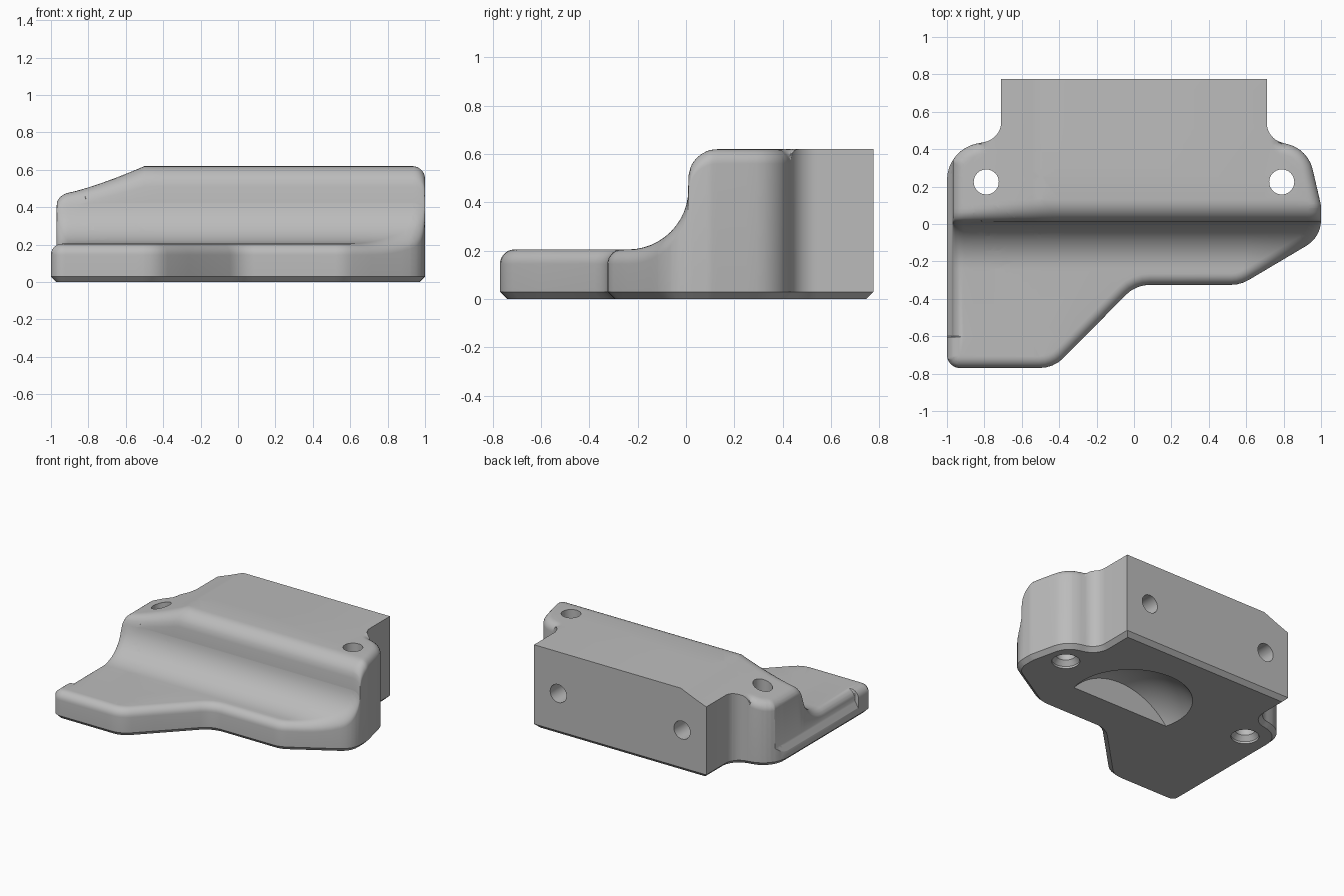
import bpy
import bmesh
from math import sin, cos, tan, pi, sqrt
from mathutils import Vector

if "Cube" in bpy.data.objects:
    bpy.data.objects.remove(bpy.data.objects["Cube"])

EDGE_R = 0.06      # rounding of the upper rim
STEP_Y = 0.01      # where the cove meets the raised block
SHOULDER_X = -0.97  # side wall of the block above the sloped ledge

grey = bpy.data.materials.new("plain grey")
grey.use_nodes = True
grey.diffuse_color = (0.5, 0.5, 0.5, 1)
grey.node_tree.nodes["Principled BSDF"].inputs["Base Color"].default_value = (0.5, 0.5, 0.5, 1)


def fillet(corners):
    """Round each (x, y, radius) corner of a closed polygon."""
    pts, n = [], len(corners)
    for i, (x, y, r) in enumerate(corners):
        p = Vector((x, y))
        if r == 0:
            pts.append(p)
            continue
        a = (Vector(corners[i - 1][:2]) - p).normalized()
        b = (Vector(corners[(i + 1) % n][:2]) - p).normalized()
        half = a.angle(b) / 2
        centre = p + (a + b).normalized() * r / sin(half)
        start = p + a * r / tan(half) - centre
        end = p + b * r / tan(half) - centre
        turn = pi - 2 * half
        steps = max(3, int(turn / 0.16))
        for k in range(steps + 1):
            t = k / steps
            v = (start * sin((1 - t) * turn) + end * sin(t * turn)) / sin(turn)
            pts.append(centre + v)
    return pts


def inset(pts, d):
    """Offset a clockwise outline inward with mitred corners."""
    out, n = [], len(pts)
    for i, p in enumerate(pts):
        e1 = (p - pts[i - 1]).normalized()
        e2 = (pts[(i + 1) % n] - p).normalized()
        n1, n2 = Vector((e1.y, -e1.x)), Vector((e2.y, -e2.x))
        out.append(p + (n1 + n2) * d / (1 + n1.dot(n2)))
    return out


def round_drop(d, r):
    return 0 if d >= r else r - sqrt(max(0, r * r - (r - max(d, 0)) ** 2))


# Plan outline, clockwise from the back right corner
outline = fillet([
    (0.71, 0.775, 0), (0.71, 0.455, 0.11), (0.93, 0.40, 0.18), (1.0, 0.10, 0.12),
    (1.0, -0.07, 0.16), (0.57, -0.325, 0.18), (0.01, -0.325, 0.18),
    (-0.43, -0.77, 0.18), (-1.0, -0.77, 0.07), (-1.0, 0.40, 0.20),
    (-0.71, 0.455, 0.11), (-0.71, 0.775, 0)])
rim = [(a, b) for a, b in zip(outline, outline[1:] + outline[:1])
       if max(a.y, b.y) < 0.435 and max(a.x, b.x) > -0.99]


def rim_distance(p):
    best = 1.0
    for a, b in rim:
        e = b - a
        t = min(1, max(0, (p - a).dot(e) / e.length_squared))
        best = min(best, (p - a - e * t).length)
    return best


def height(x, y):
    """Upper surface: flat flange, cove, raised block and a falling left end."""
    t = min(1, max(0, (x + 0.95) / 0.45))
    top = 0.47 + 0.15 * t ** 1.3
    r = 0.06 + 0.06 * t
    if y < STEP_Y:
        s = min(0.25, max(0, y + 0.24))
        z = min(0.455 - sqrt(0.0625 - s * s), top - r)
    else:
        z = top - round_drop(y - STEP_Y, r)
    d = rim_distance(Vector((x, y)))
    if y < -0.602:
        return z - round_drop(min(d, x + 1), EDGE_R)
    if x < SHOULDER_X:
        return min(z - round_drop(d, EDGE_R), 0.08 + 1.75 * (x + 1))
    return z - round_drop(min(d, x - SHOULDER_X), EDGE_R)


# Stacked rings: bottom chamfer, wall, rim rounding
bm = bmesh.new()
levels = [(0.03, 0), (0, 0.03), (0, 0.1)]
levels += [(EDGE_R * (1 - cos(k * pi / 14)), 0.1) for k in range(1, 8)]
rings = [[bm.verts.new((p.x, p.y, z)) for p in inset(outline, d)] for d, z in levels]
for lower, upper in zip(rings, rings[1:]):
    for i in range(len(lower)):
        bm.faces.new((lower[i - 1], lower[i], upper[i], upper[i - 1]))
caps = [bm.faces.new(rings[0]), bm.faces.new(rings[-1])]
bmesh.ops.triangulate(bm, faces=caps)

# Cut lines where the upper surface bends
y_cuts = [-0.605, -0.6, STEP_Y - 0.002, STEP_Y + 0.0005]
y_cuts += [-0.24 + 0.25 * sin(k * pi / 24) for k in range(12)]
y_cuts += [STEP_Y + 0.12 * (1 - cos(k * pi / 16)) for k in range(2, 9)]
y_cuts += [0.25, 0.4, 0.48]
x_cuts = [SHOULDER_X - 0.001, SHOULDER_X + 0.001]
x_cuts += [SHOULDER_X + EDGE_R * (1 - cos(k * pi / 14)) for k in range(2, 8)]
x_cuts += [-0.5 - 0.045 * k for k in range(9)]
for axis, cuts in ((0, x_cuts), (1, y_cuts)):
    for c in cuts:
        co, no = Vector((0, 0, 0)), Vector((0, 0, 0))
        co[axis], no[axis] = c, 1
        bmesh.ops.bisect_plane(bm, geom=bm.verts[:] + bm.edges[:] + bm.faces[:],
                               dist=1e-5, plane_co=co, plane_no=no)
bmesh.ops.triangulate(bm, faces=bm.faces[:])
for v in bm.verts:
    if v.co.z > 0.09:
        v.co.z = height(v.co.x, v.co.y)
bmesh.ops.recalc_face_normals(bm, faces=bm.faces[:])


def make_object(name, mesh_bm):
    mesh = bpy.data.meshes.new(name)
    mesh_bm.to_mesh(mesh)
    mesh_bm.free()
    ob = bpy.data.objects.new(name, mesh)
    bpy.context.collection.objects.link(ob)
    mesh.materials.append(grey)
    return ob


body = make_object("bracket_body", bm)


def lathe_cutter(name, profile, place, rot=(0, 0, 0)):
    """Closed round cutter from (radius, z) stations."""
    b = bmesh.new()
    n = 40
    loops = [[b.verts.new((r * cos(2 * pi * i / n), r * sin(2 * pi * i / n), z))
              for i in range(n)] for r, z in profile]
    for lo, hi in zip(loops, loops[1:]):
        for i in range(n):
            b.faces.new((lo[i - 1], lo[i], hi[i], hi[i - 1]))
    b.faces.new(loops[0])
    b.faces.new(loops[-1])
    bmesh.ops.recalc_face_normals(b, faces=b.faces[:])
    ob = make_object(name, b)
    ob.location, ob.rotation_euler = place, rot
    ob.hide_render = True
    return ob


cutters = []
for side in (-1, 1):
    # Countersunk through holes and blind holes in the back
    cutters.append(lathe_cutter("screw_hole", [(0.095, -0.02), (0.095, 0.015), (0.067, 0.05), (0.067, 0.8)],
                                (side * 0.79, 0.225, 0)))
    cutters.append(lathe_cutter("back_hole", [(0.067, -0.3), (0.067, 0.1)],
                                (side * 0.51, 0.775, 0.31), (-pi / 2, 0, 0)))

# Shallow dome pocket underneath, cut straight along its front
b = bmesh.new()
bmesh.ops.create_uvsphere(b, u_segments=96, v_segments=64, radius=0.541)
bmesh.ops.translate(b, verts=b.verts[:], vec=(0.115, 0.1, -0.341))
for co, no in (((0, -0.01, 0), (0, -1, 0)), ((0, 0, -0.05), (0, 0, -1))):
    cut = bmesh.ops.bisect_plane(b, geom=b.verts[:] + b.edges[:] + b.faces[:], dist=1e-5,
                                 plane_co=co, plane_no=no, clear_outer=True)
    bmesh.ops.holes_fill(b, edges=[e for e in b.edges if e.is_boundary])
bmesh.ops.recalc_face_normals(b, faces=b.faces[:])
pocket = make_object("dome_pocket", b)
pocket.hide_render = True
cutters.append(pocket)

bpy.ops.object.select_all(action='DESELECT')
bpy.context.view_layer.objects.active = body
body.select_set(True)
for c in cutters:
    mod = body.modifiers.new(c.name, 'BOOLEAN')
    mod.operation, mod.solver, mod.object = 'DIFFERENCE', 'EXACT', c
    bpy.ops.object.modifier_apply(modifier=mod.name)
    bpy.data.objects.remove(c)
bpy.ops.object.shade_smooth_by_angle(angle=0.55)
